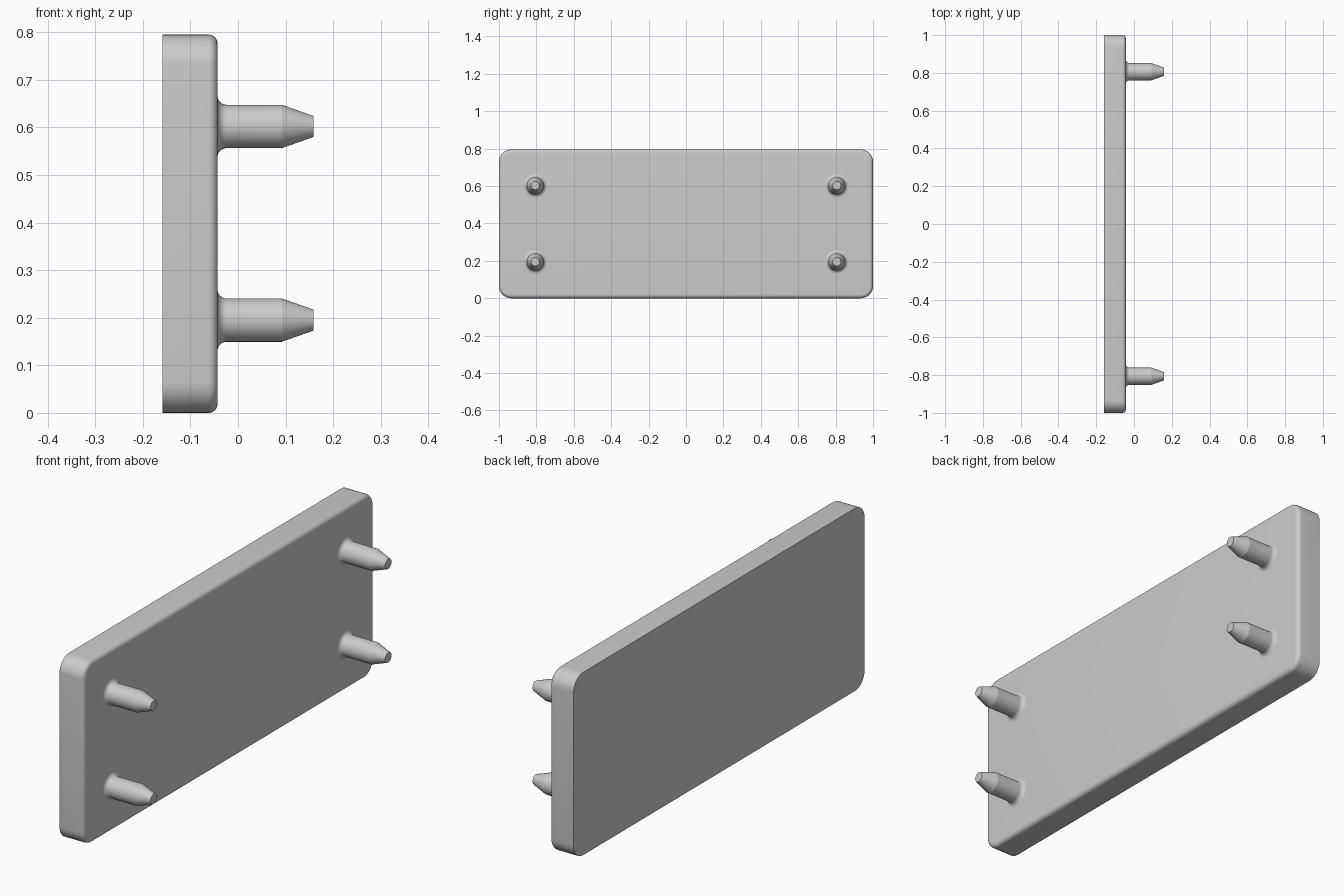
import bpy, bmesh, math
from mathutils import Matrix, Vector

cube = bpy.data.objects.get("Cube")
if cube:
    bpy.data.objects.remove(cube, do_unlink=True)

BACK, FACE = -0.159, -0.043      # plate thickness along x
LENGTH, HEIGHT = 2.0, 0.795

grey = bpy.data.materials.new("plain grey")
grey.use_nodes = True
colour = (0.6, 0.6, 0.6, 1)
grey.diffuse_color = colour
grey.node_tree.nodes["Principled BSDF"].inputs["Base Color"].default_value = colour


def finish(bm, name):
    bmesh.ops.recalc_face_normals(bm, faces=bm.faces)
    mesh = bpy.data.meshes.new(name)
    bm.to_mesh(mesh)
    bm.free()
    mesh.materials.append(grey)
    obj = bpy.data.objects.new(name, mesh)
    bpy.context.collection.objects.link(obj)
    bpy.ops.object.select_all(action='DESELECT')
    obj.select_set(True)
    bpy.context.view_layer.objects.active = obj
    bpy.ops.object.shade_smooth_by_angle(angle=math.radians(15))
    return obj


# Plate: rounded corners, then a rounded rim on the peg side only
bm = bmesh.new()
bmesh.ops.create_cube(bm, size=1, matrix=Matrix.Translation(((BACK + FACE) / 2, 0, HEIGHT / 2))
                      @ Matrix.Diagonal((FACE - BACK, LENGTH, HEIGHT, 1)))
corners = [e for e in bm.edges if abs(e.verts[0].co.x - e.verts[1].co.x) > 0.01]
bmesh.ops.bevel(bm, geom=corners, offset=0.065, segments=8, profile=0.5, affect='EDGES')
rim = [e for e in bm.edges if all(v.co.x > FACE - 0.001 for v in e.verts)]
bmesh.ops.bevel(bm, geom=rim, offset=0.019, segments=8, profile=0.5, affect='EDGES')
finish(bm, "plate")

# Peg profile (x, radius): concave fillet at the root, straight shank, tapered tip
RADIUS, FILLET = 0.0455, 0.019
profile = []
for i in range(9):
    a = math.radians(90) * i / 8
    profile.append((FACE + FILLET * (1 - math.cos(a)),
                    RADIUS + FILLET * (1 - math.sin(a))))
profile += [(0.092, RADIUS), (0.159, 0.022)]


def peg(name, y, z):
    bm = bmesh.new()
    sides = 40
    rings = [[bm.verts.new((x, y + r * math.cos(math.tau * k / sides),
                            z + r * math.sin(math.tau * k / sides)))
              for k in range(sides)] for x, r in profile]
    for a, b in zip(rings, rings[1:]):
        for k in range(sides):
            n = (k + 1) % sides
            bm.faces.new((a[k], a[n], b[n], b[k]))
    bm.faces.new(rings[-1])
    finish(bm, name)


for side, y in (("front", -0.806), ("back", 0.806)):
    for level, z in (("lower", 0.195), ("upper", 0.602)):
        peg(f"{side}_{level}_peg", y, z)
